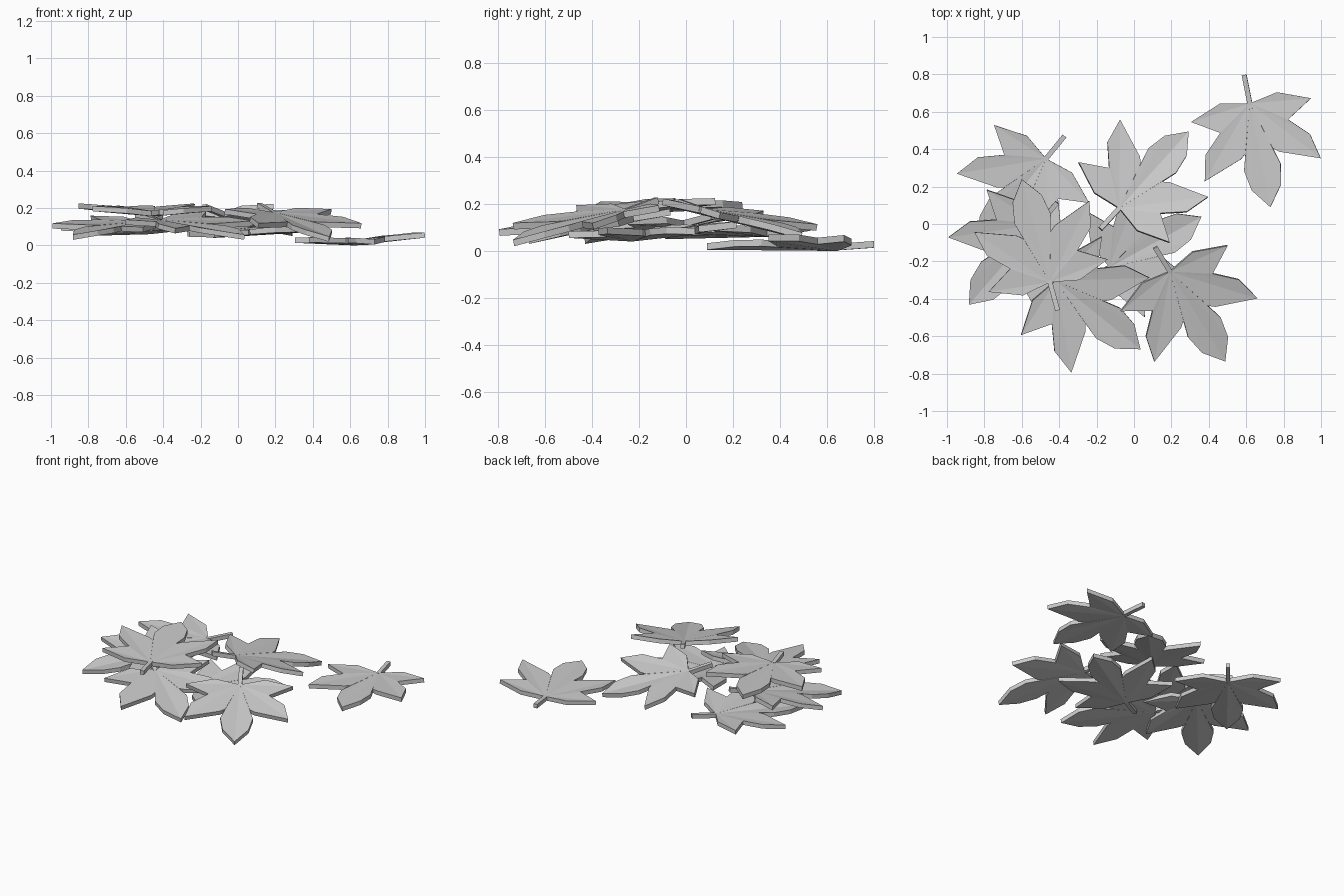
import bpy
import bmesh
from math import atan2, asin
from mathutils import Vector

cube = bpy.data.objects.get("Cube")
if cube:
    bpy.data.objects.remove(cube, do_unlink=True)

# One matte grey for every leaf
grey = bpy.data.materials.new("leaf_grey")
grey.use_nodes = True
colour = (0.6, 0.6, 0.6, 1)
grey.diffuse_color = colour
bsdf = grey.node_tree.nodes["Principled BSDF"]
bsdf.inputs["Base Color"].default_value = colour
bsdf.inputs["Roughness"].default_value = 0.9

CUP = 0.08         # how steeply the blade rises away from the midrib
FOLD = 0.005       # how far lobe edges rise above their veins
THICKNESS = 0.028
LENGTH = 0.567     # stalk joint to centre tip

# Right half of the blade outline, from stalk to centre tip: across, along, is_tip
HALF = [
    (0.155, -0.03, 0), (0.328, 0.037, 1), (0.185, 0.125, 0),
    (0.286, 0.225, 0), (0.317, 0.363, 1), (0.105, 0.285, 0),
    (0.075, 0.26, 0), (0.10, 0.35, 0), (0.08, 0.46, 0),
]


def leaf_mesh():
    """Five-lobed blade fanned out from the stalk joint, plus a flat stalk."""
    outline = HALF + [(0, LENGTH, 1)] + [(-x, y, t) for x, y, t in reversed(HALF)]
    bm = bmesh.new()
    joint = bm.verts.new((0, 0, 0))
    rim = [bm.verts.new((x, y, CUP * abs(x) + (0 if tip else FOLD)))
           for x, y, tip in outline]
    for a, b in zip(rim, rim[1:]):
        bm.faces.new((joint, a, b))
    # Stalk strip
    w = 0.013
    bm.faces.new([bm.verts.new(p) for p in (
        (-w, -0.155, 0.015), (w, -0.155, 0.015), (w, 0.01, 0.002), (-w, 0.01, 0.002))])
    # Straight-sided thickness
    grown = bmesh.ops.extrude_face_region(bm, geom=bm.faces[:], use_keep_orig=True)
    top = [v for v in grown["geom"] if isinstance(v, bmesh.types.BMVert)]
    bmesh.ops.translate(bm, verts=top, vec=(0, 0, THICKNESS))
    bmesh.ops.recalc_face_normals(bm, faces=bm.faces[:])
    mesh = bpy.data.meshes.new("leaf")
    bm.to_mesh(mesh)
    bm.free()
    mesh.materials.append(grey)
    return mesh


def add_leaf(name, mesh, base, tip, z_base, z_tip, roll):
    """Lay a leaf with its stalk joint at base, pointing towards tip."""
    d = Vector((*tip, z_tip)) - Vector((*base, z_base))
    leaf = bpy.data.objects.new(name, mesh)
    bpy.context.collection.objects.link(leaf)
    leaf.location = (*base, z_base)
    leaf.rotation_euler = (asin(d.z / d.length), -roll, atan2(-d.x, d.y))
    size = d.length / LENGTH
    leaf.scale = (size, size, 1)


# Fallen leaves: name, stalk joint, centre tip, heights of both, sideways roll
LEAVES = [
    ("lone_leaf", (0.62, 0.645), (0.73, 0.09), 0.0, 0.005, -0.04),
    ("left_leaf", (-0.51, 0.0), (-0.88, -0.43), 0.10, 0.03, 0.03),
    ("top_leaf", (-0.45, -0.31), (-0.60, 0.24), 0.155, 0.18, 0.0),
    ("front_leaf", (-0.42, -0.30), (0.03, -0.67), 0.11, 0.03, -0.06),
    ("front_left_leaf", (0.19, -0.25), (0.485, -0.73), 0.15, 0.02, 0.0),
    ("back_right_leaf", (-0.47, 0.35), (-0.83, -0.09), 0.06, 0.05, 0.0),
    ("back_leaf", (-0.08, 0.08), (0.285, 0.495), 0.15, 0.05, 0.08),
    ("buried_leaf", (-0.13, -0.23), (0.36, 0.04), 0.04, 0.07, -0.04),
]
blade = leaf_mesh()
for entry in LEAVES:
    add_leaf(entry[0], blade, *entry[1:])
